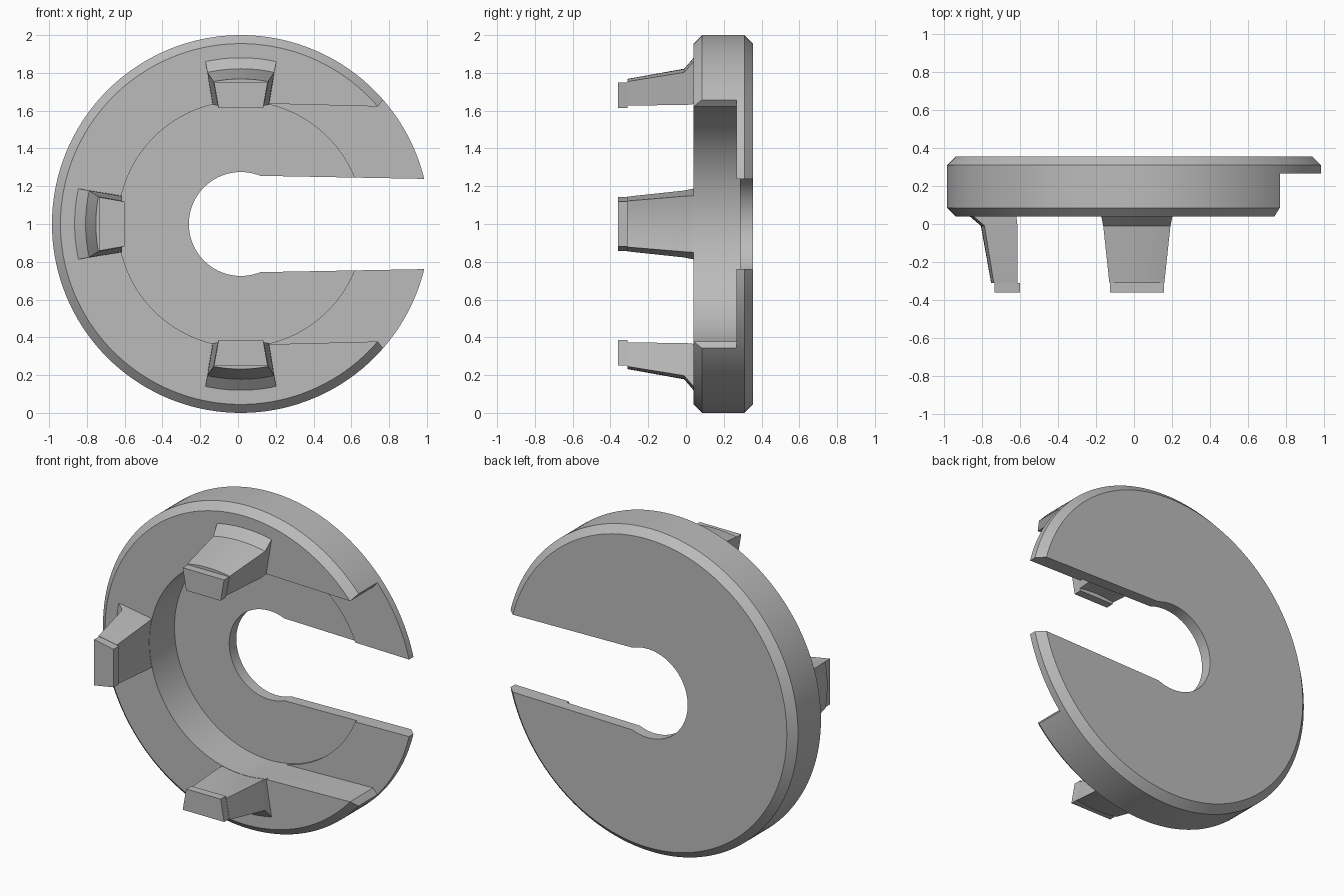
import bpy, bmesh, math
from mathutils import Vector

if "Cube" in bpy.data.objects:
    bpy.data.objects.remove(bpy.data.objects["Cube"])

CX, CZ = 0.015, 1.0          # disc axis runs along y through here
grey = bpy.data.materials.new("plain grey")
grey.diffuse_color = (0.5, 0.5, 0.5, 1)
grey.use_nodes = True
grey.node_tree.nodes["Principled BSDF"].inputs["Base Color"].default_value = grey.diffuse_color


def make_object(name, bm):
    bmesh.ops.recalc_face_normals(bm, faces=bm.faces[:])
    mesh = bpy.data.meshes.new(name)
    bm.to_mesh(mesh)
    bm.free()
    mesh.materials.append(grey)
    obj = bpy.data.objects.new(name, mesh)
    bpy.context.collection.objects.link(obj)
    return obj


def loft(name, rings, closed=False):
    """Skin equal-length loops of points; cap the ends unless closed."""
    bm = bmesh.new()
    loops = [[bm.verts.new(p) for p in ring] for ring in rings]
    pairs = list(zip(loops, loops[1:])) + ([(loops[-1], loops[0])] if closed else [])
    for a, b in pairs:
        for i in range(len(a)):
            j = (i + 1) % len(a)
            bm.faces.new((a[i], a[j], b[j], b[i]))
    if not closed:
        bm.faces.new(loops[0])
        bm.faces.new(loops[-1])
    return make_object(name, bm)


def prism(name, outline, y0, y1):
    return loft(name, [[(x, y, z) for x, z in outline] for y in (y0, y1)])


def smooth(obj):
    bpy.ops.object.select_all(action='DESELECT')
    obj.select_set(True)
    bpy.context.view_layer.objects.active = obj
    bpy.ops.object.shade_smooth_by_angle(angle=math.radians(25))


# Disc: chamfered rim, recessed floor and round hole, revolved about y
profile = [(0.275, 0.285), (0.65, 0.285), (0.65, 0.04), (0.955, 0.04),
           (1.0, 0.085), (1.0, 0.31), (0.955, 0.355), (0.275, 0.355)]
SEG = 144
rings = []
for i in range(SEG):
    a = 2 * math.pi * i / SEG
    rings.append([(CX + r * math.cos(a), y, CZ + r * math.sin(a)) for r, y in profile])
disc = loft("slotted_disc", rings, closed=True)


def mirrored(half):
    """Complete an upper outline (x, height above axis) with its lower mirror."""
    return [(x, CZ + h) for x, h in half] + [(x, CZ - h) for x, h in reversed(half)]


# Narrow through slot, and wide slot with flared mouth cut down to the rear flange
cutters = [
    prism("narrow_slot_cutter", mirrored([(0.06, 0.255), (0.12, 0.255), (1.3, 0.233)]), -0.3, 0.6),
    prism("wide_slot_cutter", mirrored([(0.12, 0.638), (0.74, 0.622), (0.77, 0.66), (1.2, 1.15)]),
          -0.3, 0.267),
]
for c in cutters:
    c.hide_render = True
    mod = disc.modifiers.new(c.name, 'BOOLEAN')
    mod.operation = 'DIFFERENCE'
    mod.solver = 'EXACT'
    mod.object = c
    bpy.context.view_layer.objects.active = disc
    bpy.ops.object.modifier_apply(modifier=mod.name)
for c in cutters:
    bpy.data.objects.remove(c)
smooth(disc)

# Clips: sections as (y, inner height, outer height, inner half width, outer half width, curved)
sections = [(0.06, 0.652, 0.88, 0.150, 0.187, True),
            (0.04, 0.652, 0.88, 0.150, 0.187, True),
            (-0.01, 0.646, 0.822, 0.147, 0.177, True),
            (-0.31, 0.640, 0.768, 0.122, 0.145, True),
            (-0.31, 0.615, 0.75, 0.118, 0.142, False),
            (-0.36, 0.615, 0.75, 0.118, 0.142, False)]
N = 10


def edge_points(height, half, curved):
    pts = []
    for i in range(N + 1):
        u = half * (2 * i / N - 1)
        pts.append((u, math.sqrt(height ** 2 - u ** 2) if curved else height))
    return pts


for name, turn in (("top_clip", 0), ("left_clip", 90), ("bottom_clip", 180)):
    t = math.radians(turn)
    rings = []
    for y, hi, ho, wi, wo, curved in sections:
        loop = edge_points(ho, wo, curved) + edge_points(hi, wi, curved)[::-1]
        rings.append([Vector((CX + u * math.cos(t) - v * math.sin(t), y,
                              CZ + u * math.sin(t) + v * math.cos(t))) for u, v in loop])
    smooth(loft(name, rings))
